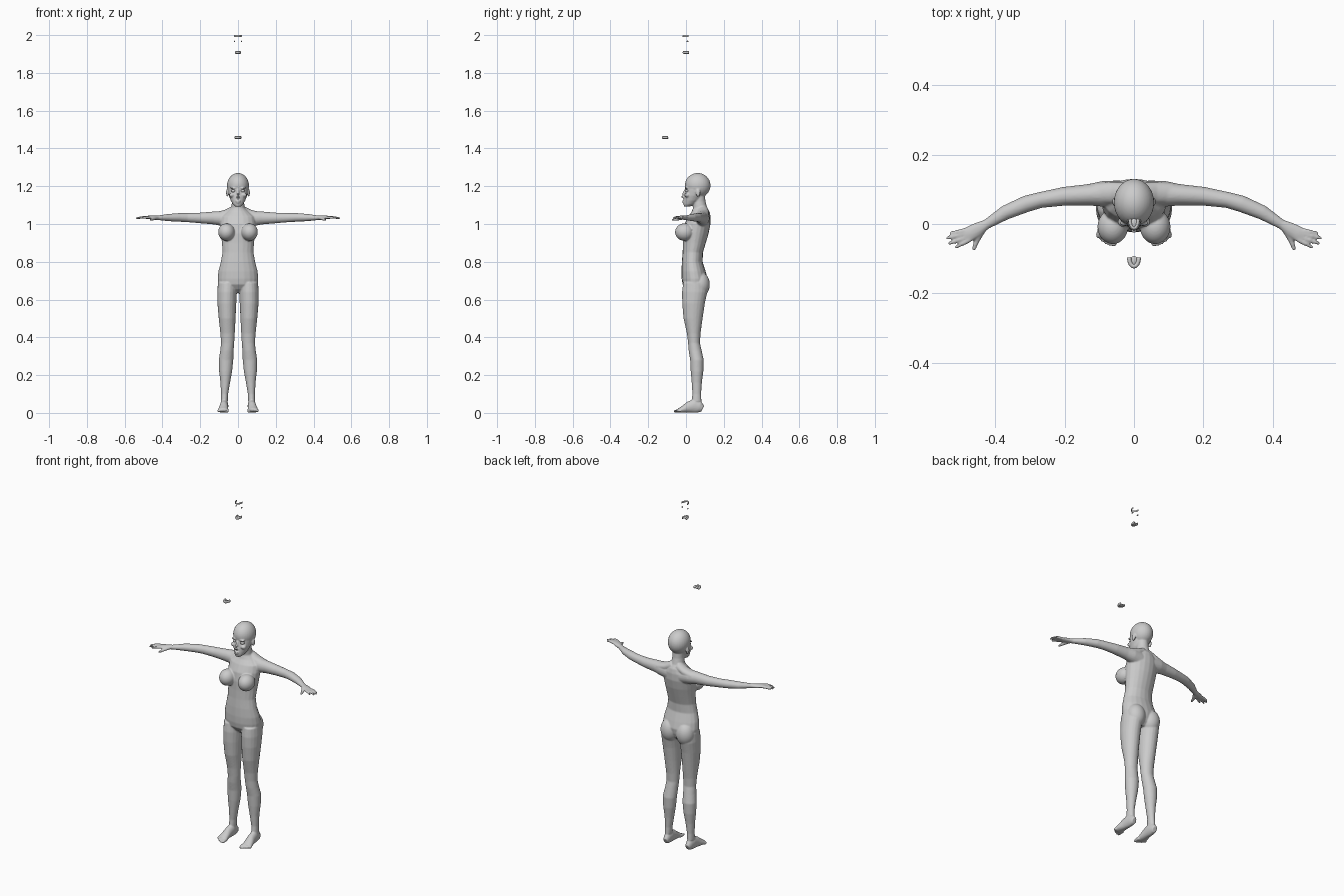
import bpy, bmesh
from math import sin, cos, pi
from mathutils import Vector, Matrix

N = 20


def skin(bm, rings):
    """Close a tube over rings given as (centre, u, v)."""
    loops = []
    for c, u, v in rings:
        loops.append([bm.verts.new(c + u * cos(2 * pi * i / N) + v * sin(2 * pi * i / N))
                      for i in range(N)])
    for a, b in zip(loops, loops[1:]):
        for i in range(N):
            bm.faces.new((a[i], a[(i + 1) % N], b[(i + 1) % N], b[i]))
    bm.faces.new(loops[0])
    bm.faces.new(loops[-1])


def column(bm, rows, s=1):
    """Upright loft: rows of (z, x0, x1, y0, y1)."""
    skin(bm, [(Vector((s * (x0 + x1) / 2, (y0 + y1) / 2, z)),
               Vector(((x1 - x0) / 2, 0, 0)), Vector((0, (y1 - y0) / 2, 0)))
              for z, x0, x1, y0, y1 in rows])


def tube(bm, pts, s=1):
    """Lying loft: points of (x, y, z, side radius, upright radius)."""
    p = [Vector((s * q[0], q[1], q[2])) for q in pts]
    rings = []
    for i, q in enumerate(pts):
        d = (p[min(i + 1, len(p) - 1)] - p[max(i - 1, 0)]).normalized()
        h = d.cross(Vector((0, 0, 1))).normalized()
        rings.append((p[i], h * q[3], h.cross(d) * q[4]))
    skin(bm, rings)


def ball(bm, c, r, s=1):
    m = Matrix.Translation((s * c[0], c[1], c[2])) @ Matrix.Diagonal((*r, 1))
    bmesh.ops.create_uvsphere(bm, u_segments=28, v_segments=18, radius=1, matrix=m)


def finish(name, bm, voxel=None):
    bmesh.ops.recalc_face_normals(bm, faces=bm.faces)
    for f in bm.faces:
        f.smooth = True
    me = bpy.data.meshes.new(name)
    bm.to_mesh(me)
    bm.free()
    ob = bpy.data.objects.new(name, me)
    bpy.context.collection.objects.link(ob)
    if voxel:
        r = ob.modifiers.new("blend", 'REMESH')
        r.mode, r.voxel_size, r.use_smooth_shade = 'VOXEL', voxel, True
        sm = ob.modifiers.new("soften", 'SMOOTH')
        sm.factor, sm.iterations = 0.5, 4
    return ob


body = bmesh.new()

# Torso and neck
column(body, [(z, -w, w, a, b) for z, w, a, b in [
    (.635, .03, .025, .08), (.655, .08, 0, .1), (.68, .105, -.018, .11),
    (.71, .108, -.023, .115), (.75, .104, -.024, .104), (.8, .091, -.022, .088),
    (.85, .082, -.018, .09), (.9, .085, -.016, .105), (.95, .09, -.016, .12),
    (1.0, .094, -.008, .13), (1.04, .09, .012, .13), (1.065, .06, .03, .125),
    (1.085, .036, .037, .112), (1.12, .032, .035, .103), (1.16, .032, .035, .1)]])

# Head, jaw, nose and lips
ball(body, (0, .062, 1.204), (.058, .068, .066))
column(body, [(z, -w, w, a, b) for z, w, a, b in [
    (1.092, .014, -.01, .02), (1.104, .027, -.014, .05), (1.125, .039, -.012, .075),
    (1.15, .048, -.009, .09), (1.18, .053, -.003, .1), (1.21, .05, -.003, .1)]])
tube(body, [(0, -.003, 1.182, .005, .005), (0, -.015, 1.158, .007, .006),
            (0, -.022, 1.145, .009, .006), (0, -.01, 1.138, .008, .004)])
ball(body, (0, -.013, 1.122), (.014, .007, .004))
ball(body, (0, -.012, 1.114), (.012, .007, .004))

for s in (1, -1):
    # Brow, cheek and ear
    ball(body, (.024, .002, 1.19), (.018, .008, .005), s)
    ball(body, (.032, .006, 1.153), (.015, .014, .012), s)
    ball(body, (.056, .064, 1.165), (.007, .012, .021), s)

    # Chest and buttock
    ball(body, (.061, -.008, .957), (.044, .05, .046), s)
    ball(body, (.05, .075, .68), (.052, .051, .066), s)

    # Shoulder slope, arm and palm
    tube(body, [(.015, .09, 1.075, .028, .025), (.06, .09, 1.055, .032, .022),
                (.11, .088, 1.042, .03, .022)], s)
    tube(body, [(.04, .085, 1.025, .04, .045), (.09, .087, 1.03, .037, .039),
                (.13, .084, 1.032, .031, .034), (.2, .08, 1.032, .027, .028),
                (.27, .069, 1.034, .023, .024), (.31, .058, 1.035, .024, .023),
                (.37, .033, 1.034, .021, .019), (.425, -.001, 1.033, .014, .012),
                (.45, -.015, 1.034, .02, .011), (.475, -.029, 1.035, .022, .009),
                (.488, -.036, 1.035, .018, .007)], s)

    # Fingers and thumb
    for k, tx, ty in [(.015, .53, -.027), (.005, .54, -.041),
                      (-.005, .535, -.057), (-.015, .515, -.068)]:
        bx, by = .48 + .55 * k, -.032 + .83 * k
        tube(body, [(bx, by, 1.035, .0075, .0075),
                    ((bx + tx) / 2, (by + ty) / 2, 1.035, .0065, .0065),
                    (tx, ty, 1.03, .0045, .0045)], s)
    tube(body, [(.435, -.015, 1.032, .01, .009), (.452, -.045, 1.026, .009, .008),
                (.462, -.075, 1.021, .005, .005)], s)

    # Leg
    column(body, [(.06, .054, .091, .03, .082), (.1, .052, .09, .034, .08),
                  (.16, .042, .093, .03, .084), (.22, .031, .1, .025, .092),
                  (.28, .025, .102, .022, .094), (.33, .023, .094, .014, .083),
                  (.37, .02, .09, .011, .074), (.42, .017, .093, .005, .077),
                  (.5, .013, .102, -.013, .088), (.58, .009, .109, -.02, .1),
                  (.64, .006, .11, -.021, .113), (.69, .006, .106, -.015, .11)], s)

    # Foot and toes
    tube(body, [(.071, .088, .022, .014, .018), (.072, .07, .031, .02, .031),
                (.073, .045, .037, .022, .037), (.075, .015, .03, .023, .03),
                (.078, -.015, .019, .027, .019), (.08, -.038, .012, .028, .012)], s)
    for i in range(5):
        x, y = .057 + .0115 * i, -.064 + .003 * i * i / 2
        r = .0085 if i == 0 else .0065
        tube(body, [(x, -.025, .012, r, r + .002), (x, (y - .03) / 2, .011, r, r),
                    (x, y, .008, r * .7, r * .7)], s)

finish("body", body, .0036)

# Eyes
for s, side in ((1, "left"), (-1, "right")):
    bm = bmesh.new()
    ball(bm, (.024, .007, 1.175), (.012, .011, .008), s)
    finish(side + "_eye", bm)


# Loose mouth parts hovering above the head
def horseshoe(name, y, z, w, d, r, h):
    bm = bmesh.new()
    tube(bm, [(w * cos(pi * i / 12), y - d * sin(pi * i / 12), z, r, h)
              for i in range(13)])
    return bm


bm = horseshoe("lower_gum", -.096, 1.458, .014, .026, .006, .007)
ball(bm, (0, -.106, 1.456), (.011, .014, .005))
finish("lower_gum", bm)

bm = horseshoe("upper_gum", .015, 1.908, .012, .028, .005, .007)
ball(bm, (0, .002, 1.908), (.011, .014, .005))
finish("upper_gum", bm)

finish("upper_teeth", horseshoe("upper_teeth", .014, 1.995, .018, .03, .002, .005))
bm = bmesh.new()
for s in (1, -1):
    ball(bm, (.018, .008, 1.967), (.003, .006, .004), s)
finish("back_teeth", bm)
